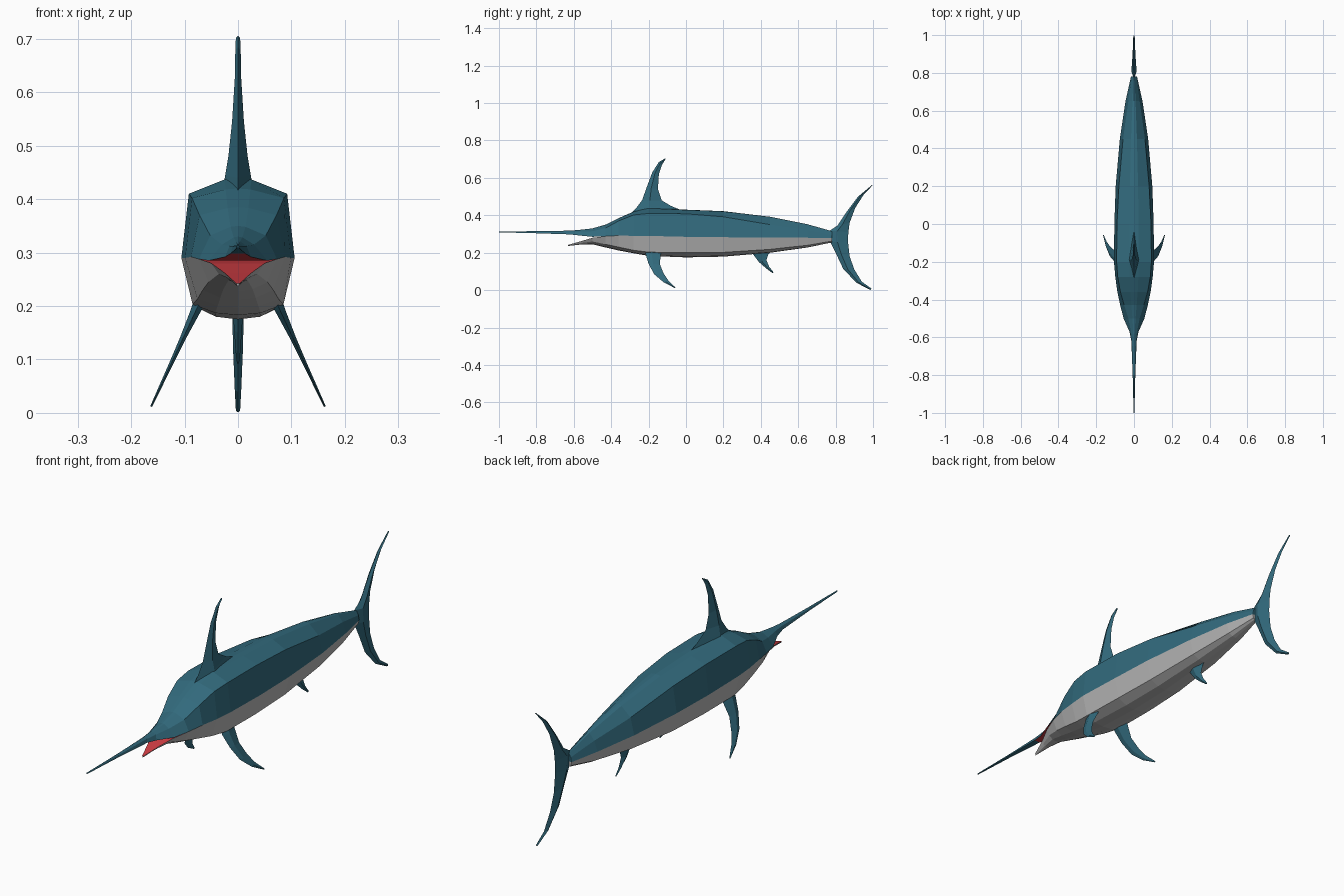
import bpy, bmesh


def material(name, rgb):
    m = bpy.data.materials.new(name)
    m.diffuse_color = (*rgb, 1)
    return m


TEAL = material("teal_skin", (0.032, 0.145, 0.205))
PALE = material("pale_belly", (0.48, 0.48, 0.48))
RED = material("red_mouth", (0.60, 0.045, 0.055))


def finish(bm, name, mats):
    bmesh.ops.remove_doubles(bm, verts=bm.verts, dist=0.0002)
    bmesh.ops.recalc_face_normals(bm, faces=bm.faces)
    me = bpy.data.meshes.new(name)
    bm.to_mesh(me)
    bm.free()
    ob = bpy.data.objects.new(name, me)
    for m in mats:
        me.materials.append(m)
    bpy.context.collection.objects.link(ob)
    return ob


# Back and bill: y, half width, lower z, shoulder x, shoulder z, ridge z
BACK = [
    (-1.00, .002, .309, .0015, .312, .314),
    (-.80, .007, .304, .005, .311, .315),
    (-.62, .014, .298, .010, .312, .318),
    (-.57, .024, .292, .016, .312, .322),
    (-.50, .055, .285, .030, .315, .330),
    (-.43, .073, .288, .052, .332, .350),
    (-.36, .088, .292, .072, .370, .385),
    (-.28, .099, .290, .086, .402, .420),
    (-.20, .106, .290, .092, .410, .440),
    (.00, .104, .285, .090, .408, .430),
    (.20, .097, .283, .080, .392, .422),
    (.45, .075, .280, .058, .350, .392),
    (.65, .045, .280, .030, .322, .352),
    (.78, .016, .278, .012, .297, .315),
]
# Belly and lower jaw: y, half width, upper z, chine x, chine z, keel z
BELLY = [
    (-.63, .003, .242, .002, .240, .236),
    (-.56, .025, .262, .018, .252, .244),
    (-.50, .050, .280, .036, .260, .245),
    (-.43, .073, .288, .055, .245, .228),
    (-.36, .088, .292, .066, .230, .212),
    (-.28, .099, .290, .076, .213, .197),
    (-.20, .106, .290, .085, .203, .183),
    (.00, .104, .285, .083, .200, .175),
    (.20, .097, .283, .076, .202, .179),
    (.45, .075, .280, .058, .218, .200),
    (.65, .045, .280, .034, .240, .228),
    (.78, .016, .278, .012, .262, .255),
]
MOUTH_BACK = -0.43


def half_shell(bm, stations, skin, inner_x, inner_drop):
    """Loft half rings; the flat side is closed only ahead of the mouth corner."""
    rings = []
    for y, w, z, sx, sz, cz in stations:
        iz = cz + inner_drop * (sz - cz)
        half = [(w, z), (sx, sz), (sx * inner_x, iz)]
        pts = half + [(0, cz)] + [(-a, b) for a, b in reversed(half)]
        rings.append([bm.verts.new((px, y, pz)) for px, pz in pts])
    for st, a, b in zip(stations[1:], rings, rings[1:]):
        for i in range(len(a) - 1):
            bm.faces.new((a[i], a[i + 1], b[i + 1], b[i])).material_index = skin
        if st[0] <= MOUTH_BACK + 0.001:
            f = bm.faces.new((a[-1], a[0], b[0], b[-1]))
            f.material_index = 2 if st[0] > -0.6 else skin
    for r in (rings[0], rings[-1]):
        bm.faces.new(r).material_index = skin


# Body with bill, jaw and open mouth
bm = bmesh.new()
half_shell(bm, BACK, 0, 0.27, 0.1)
half_shell(bm, BELLY, 1, 0.5, 0.2)
finish(bm, "body", (TEAL, PALE, RED))


def fin(name, rows, x_of_z=lambda z: 0.0):
    """Blade from rows of (lead y, lead z, trail y, trail z, half thickness)."""
    bm = bmesh.new()
    rings = []
    for ly, lz, ty, tz, t in rows:
        my, mz = ly + 0.4 * (ty - ly), lz + 0.4 * (tz - lz)
        pts = [(0, ly, lz), (t, my, mz), (0, ty, tz), (-t, my, mz)]
        rings.append([bm.verts.new((x + x_of_z(z), y, z)) for x, y, z in pts])
    for a, b in zip(rings, rings[1:]):
        for i in range(4):
            j = (i + 1) % 4
            bm.faces.new((a[i], a[j], b[j], b[i]))
    bm.faces.new(rings[0])
    bm.faces.new(rings[-1])
    return finish(bm, name, (TEAL,))


# Fin on the back
fin("dorsal_fin", [
    (-.30, .405, -.02, .425, .030),
    (-.265, .44, -.08, .45, .024),
    (-.235, .48, -.13, .48, .018),
    (-.21, .55, -.15, .54, .011),
    (-.18, .63, -.145, .62, .006),
    (-.145, .685, -.128, .67, .005),
    (-.108, .706, -.112, .696, .004),
])

# Crescent tail
fin("tail_fin", [
    (.985, .001, .992, .008, .004),
    (.91, .04, .94, .045, .006),
    (.84, .115, .90, .11, .009),
    (.80, .20, .875, .18, .011),
    (.772, .255, .866, .26, .014),
    (.768, .318, .868, .31, .014),
    (.81, .345, .875, .36, .012),
    (.86, .42, .905, .44, .009),
    (.92, .50, .95, .51, .006),
    (.993, .561, 1.0, .563, .003),
])

# Small fin under the rear belly
fin("anal_fin", [
    (.34, .212, .46, .215, .012),
    (.36, .19, .44, .19, .010),
    (.39, .15, .43, .16, .007),
    (.43, .115, .445, .125, .005),
    (.463, .091, .468, .096, .002),
])

# Paired side fins, splayed outward
side = fin("pectoral_fins", [
    (-.22, .225, -.135, .225, .014),
    (-.215, .19, -.135, .19, .010),
    (-.20, .14, -.14, .14, .006),
    (-.17, .085, -.12, .09, .004),
    (-.12, .042, -.095, .052, .003),
    (-.06, .011, -.057, .015, .002),
], lambda z: 0.075 + (0.2 - z) * 0.465)
side.modifiers.new("mirror", 'MIRROR').use_axis[0] = True
